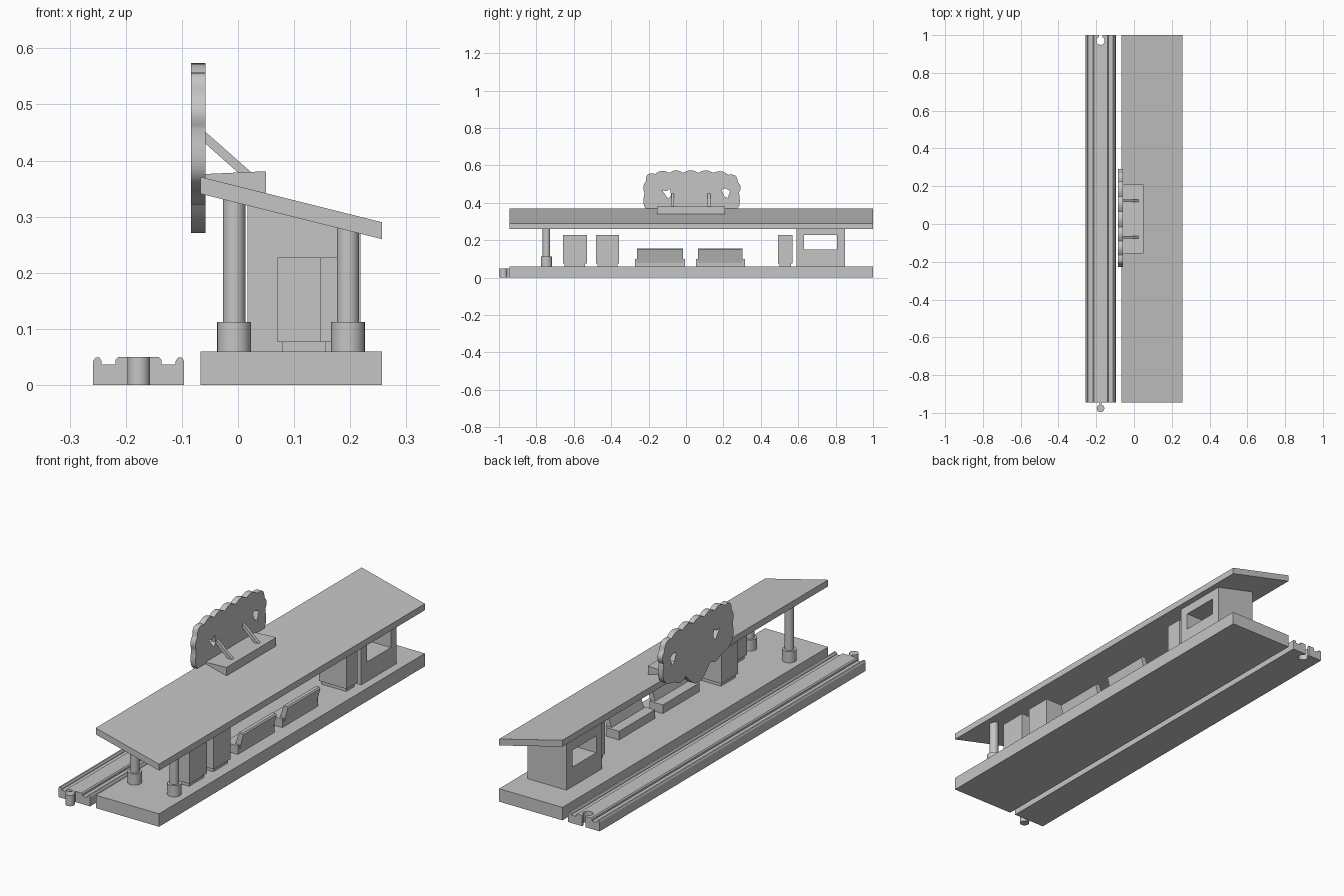
import bpy, bmesh, math
from mathutils import Vector

if "Cube" in bpy.data.objects:
    bpy.data.objects.remove(bpy.data.objects["Cube"])

grey = bpy.data.materials.new("light_grey")
grey.diffuse_color = (0.56, 0.56, 0.56, 1)
grey.use_nodes = True
grey.node_tree.nodes["Principled BSDF"].inputs["Base Color"].default_value = grey.diffuse_color


def finish(name, bm):
    bmesh.ops.recalc_face_normals(bm, faces=bm.faces)
    me = bpy.data.meshes.new(name)
    bm.to_mesh(me)
    bm.free()
    ob = bpy.data.objects.new(name, me)
    bpy.context.collection.objects.link(ob)
    me.materials.append(grey)
    return ob


def prism(name, pts, a, b, axis='y'):
    """Extrude a profile from a to b: (x, z) along y, or (y, z) along x."""
    bm = bmesh.new()
    place = (lambda p, t: (p[0], t, p[1])) if axis == 'y' else (lambda p, t: (t, p[0], p[1]))
    face = bm.faces.new([bm.verts.new(place(p, a)) for p in pts])
    new = bmesh.ops.extrude_face_region(bm, geom=[face])['geom']
    step = Vector(place((0, 0), b - a))
    bmesh.ops.translate(bm, vec=step, verts=[g for g in new if isinstance(g, bmesh.types.BMVert)])
    return finish(name, bm)


def box(name, x0, x1, y0, y1, z0, z1):
    return prism(name, [(x0, z0), (x1, z0), (x1, z1), (x0, z1)], y0, y1)


def cylinder(name, x, y, r, z0, z1):
    bm = bmesh.new()
    bmesh.ops.create_cone(bm, cap_ends=True, segments=32, radius1=r, radius2=r, depth=z1 - z0)
    bmesh.ops.translate(bm, vec=(x, y, (z0 + z1) / 2), verts=bm.verts)
    return smooth(finish(name, bm))


def smooth(ob):
    bpy.ops.object.select_all(action='DESELECT')
    ob.select_set(True)
    bpy.context.view_layer.objects.active = ob
    bpy.ops.object.shade_smooth_by_angle(angle=math.radians(35))
    return ob


def cut(ob, cutter):
    m = ob.modifiers.new("cut", 'BOOLEAN')
    m.operation, m.solver, m.object = 'DIFFERENCE', 'EXACT', cutter
    cutter.hide_render = True
    cutter.hide_viewport = True


Y0, Y1 = -0.945, 1.0


def roof_under(x):
    return 0.341 - 0.25 * (x + 0.067)


# Platform slab and sloped roof
box("platform", -0.067, 0.257, Y0, Y1, 0, 0.06)
prism("roof", [(-0.067, 0.341), (0.257, 0.26), (0.257, 0.29), (-0.067, 0.371)], Y0, Y1)

# Track with two wheel grooves and rounded lips
TX = -0.177
half = [(0.081, 0), (0.081, 0.043), (0.077, 0.049), (0.070, 0.049), (0.066, 0.043),
        (0.066, 0.037), (0.041, 0.037), (0.041, 0.045), (0.036, 0.05)]
track = prism("track", [(TX + x, z) for x, z in half] + [(TX - x, z) for x, z in reversed(half)], Y0, Y1)
cut(track, cylinder("socket_cutter", TX, 0.97, 0.022, -0.01, 0.06))
cut(track, box("socket_slot_cutter", TX - 0.009, TX + 0.009, 0.97, 1.02, -0.01, 0.06))
box("track_peg_neck", TX - 0.006, TX + 0.006, -0.965, Y0, 0, 0.05)
cylinder("track_peg", TX, -0.976, 0.02, 0, 0.05)

# Columns with thick bases
for x in (-0.007, 0.196):
    cylinder("column", x, -0.746, 0.02, 0.06, roof_under(x) + 0.008)
    cylinder("column_base", x, -0.746, 0.03, 0.06, 0.112)

# Shelter with a window opening through it
shelter = prism("shelter", [(0.017, 0.06), (0.218, 0.06), (0.218, roof_under(0.218)),
                            (0.017, roof_under(0.017))], 0.59, 0.85)
cut(shelter, box("window_cutter", -0.05, 0.3, 0.632, 0.807, 0.15, 0.228))

# Cabinets on inset plinths
for x0, y0, y1 in ((0.147, -0.658, -0.53), (0.07, -0.481, -0.358), (0.07, 0.492, 0.57)):
    box("cabinet", x0, 0.212, y0, y1, 0.077, 0.227)
    box("cabinet_plinth", x0 + 0.008, 0.204, y0 + 0.009, y1 - 0.009, 0.06, 0.077)

# Benches with leaning backs
for y0, y1 in ((-0.273, -0.005), (0.053, 0.315)):
    box("bench_seat", 0.122, 0.19, y0, y1, 0.06, 0.1)
    prism("bench_back", [(0.16, 0.07), (0.188, 0.07), (0.21, 0.151), (0.205, 0.157), (0.188, 0.157)],
          y0 + 0.012, y1 - 0.012)

# Cloud-shaped sign: bulging arcs between valley points (y, z, bulge of the following arc)
valleys = [(-0.222, 0.455, 0.010), (-0.215, 0.515, 0.022), (-0.165, 0.555, 0.014), (-0.09, 0.56, 0.014),
           (-0.015, 0.56, 0.014), (0.065, 0.56, 0.014), (0.145, 0.56, 0.014), (0.225, 0.55, 0.02),
           (0.278, 0.51, 0.012), (0.283, 0.455, 0.045), (0.20, 0.34, 0.016), (0.12, 0.335, 0.064),
           (-0.06, 0.335, 0.016), (-0.14, 0.34, 0.045)]
outline = []
for i, (ya, za, h) in enumerate(valleys):
    yb, zb, _ = valleys[(i + 1) % len(valleys)]
    d = Vector((yb - ya, zb - za))
    n = Vector((-d.y, d.x)).normalized()
    for k in range(8):
        t = k / 8
        p = Vector((ya, za)) + d * t + n * h * math.sin(math.pi * t)
        outline.append((p.x, p.y))
sign = smooth(prism("sign", outline, -0.084, -0.058, 'x'))
for pts in ([(-0.128, 0.468), (-0.105, 0.462), (-0.085, 0.475), (-0.08, 0.44), (-0.095, 0.422)],
            [(0.19, 0.47), (0.212, 0.478), (0.236, 0.462), (0.222, 0.425), (0.205, 0.435)]):
    cut(sign, prism("sign_hole_cutter", pts, -0.12, -0.02, 'x'))

# Sign mount and struts
prism("sign_mount", [(-0.06, 0.35), (0.05, 0.33), (0.05, 0.381), (-0.06, 0.376)], -0.155, 0.208)
for y in (-0.07, 0.123):
    prism("sign_strut", [(-0.06, 0.432), (0.01, 0.37), (0.034, 0.37), (-0.06, 0.453)], y - 0.007, y + 0.007)
